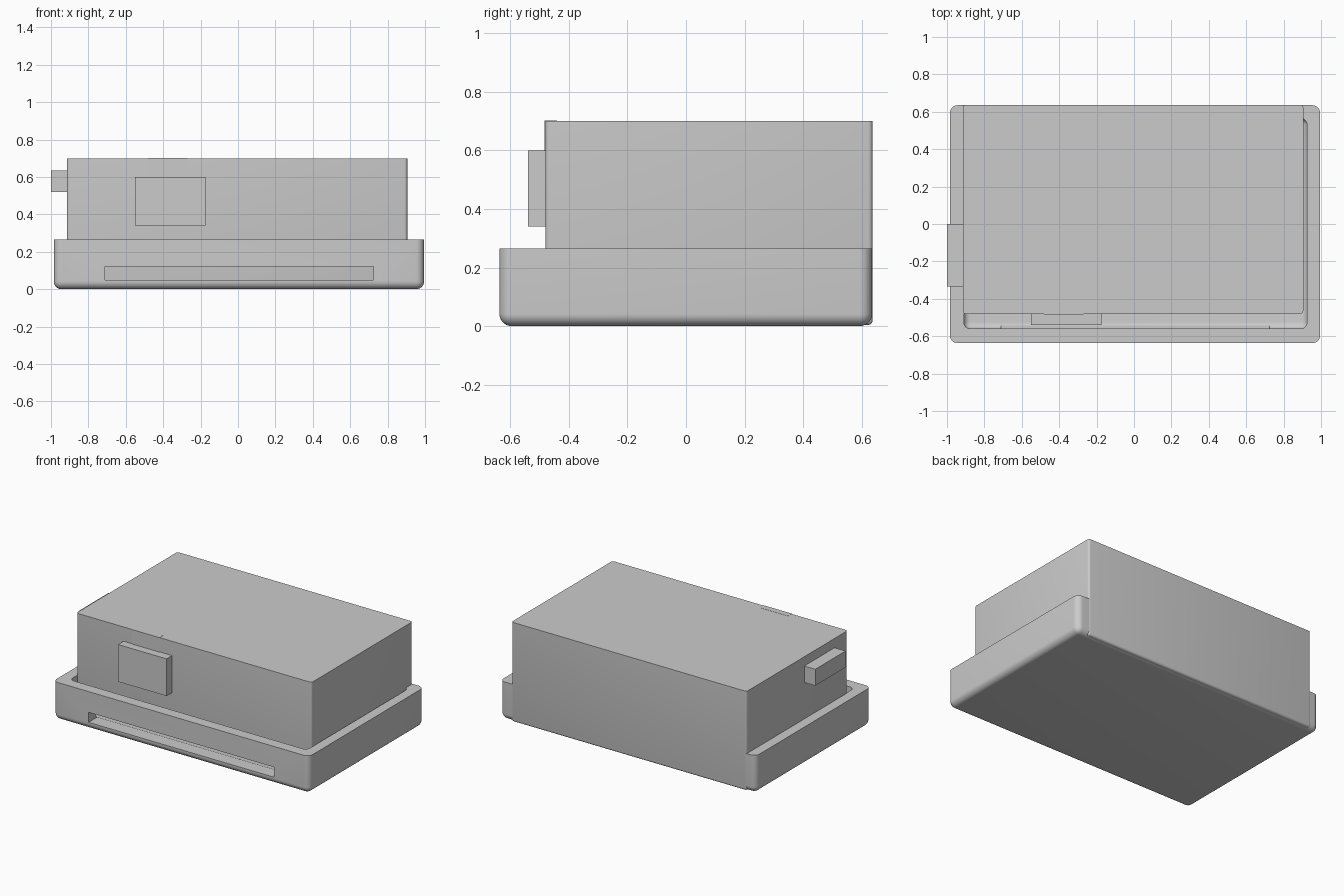
import bpy, bmesh

if "Cube" in bpy.data.objects:
    bpy.data.objects.remove(bpy.data.objects["Cube"])


def box(name, lo, hi, radius=0.0, segments=6):
    """Box between two corners; upright and bottom edges rounded if radius > 0."""
    bm = bmesh.new()
    bmesh.ops.create_cube(bm, size=1)
    for v in bm.verts:
        for i in range(3):
            v.co[i] = lo[i] if v.co[i] < 0 else hi[i]
    if radius:
        # every edge except the top rim
        edges = [e for e in bm.edges
                 if not all(abs(v.co.z - hi[2]) < 1e-6 for v in e.verts)]
        bmesh.ops.bevel(bm, geom=edges, offset=radius, segments=segments,
                        profile=0.5, affect='EDGES', clamp_overlap=True)
    bmesh.ops.recalc_face_normals(bm, faces=bm.faces)
    mesh = bpy.data.meshes.new(name)
    bm.to_mesh(mesh)
    bm.free()
    obj = bpy.data.objects.new(name, mesh)
    bpy.context.collection.objects.link(obj)
    return obj


def activate(obj):
    bpy.ops.object.select_all(action='DESELECT')
    obj.select_set(True)
    bpy.context.view_layer.objects.active = obj


def cut(target, cutter):
    cutter.hide_render = True
    mod = target.modifiers.new("cut", 'BOOLEAN')
    mod.operation = 'DIFFERENCE'
    mod.solver = 'EXACT'
    mod.object = cutter
    activate(target)
    bpy.ops.object.modifier_apply(modifier=mod.name)
    bpy.data.objects.remove(cutter)


# Open tray with rounded corners, hollowed and slotted at the front
tray = box("tray", (-0.985, -0.637, 0), (0.995, 0.635, 0.265), 0.042, 8)
cut(tray, box("cavity", (-0.91, -0.56, 0.045), (0.925, 0.565, 0.4), 0.035))
cut(tray, box("slot", (-0.71, -0.75, 0.05), (0.725, -0.5, 0.12)))

# Main case standing in the tray, flush with its back
body = box("body", (-0.915, -0.48, 0.004), (0.905, 0.637, 0.70), 0.015, 4)

# Front strap folded over the top edge, ending in a clip
box("strap_front", (-0.48, -0.483, 0.58), (-0.27, -0.47, 0.701))
box("strap_top", (-0.48, -0.475, 0.69), (-0.27, -0.44, 0.701))
box("clip", (-0.55, -0.54, 0.34), (-0.175, -0.475, 0.60))

# Handle bar on the left side
box("side_bar", (-1.0, -0.335, 0.52), (-0.91, 0.0, 0.635))

for obj in (tray, body):
    activate(obj)
    bpy.ops.object.shade_smooth_by_angle(angle=0.52)
